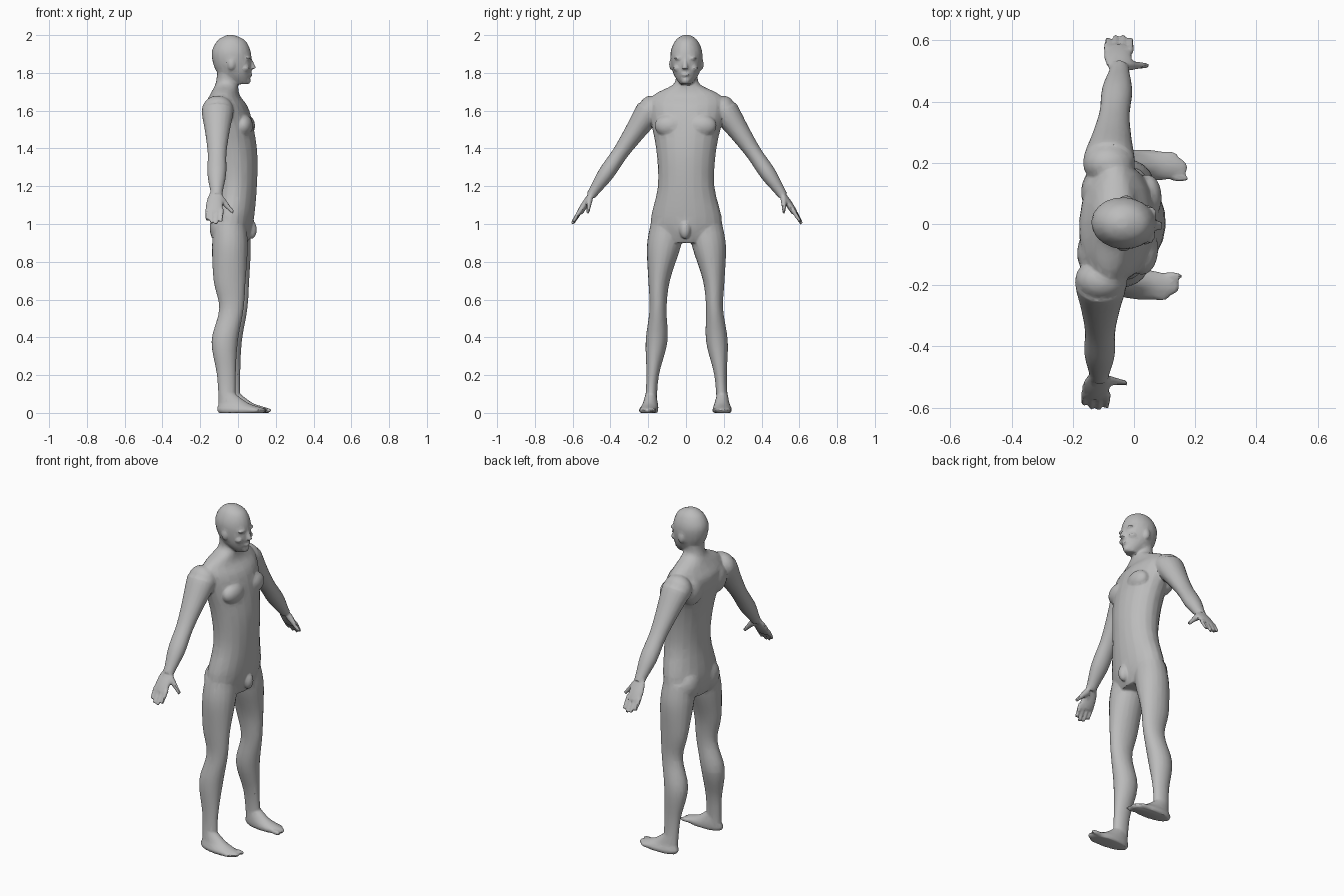
import bpy, bmesh, math
from mathutils import Matrix, Vector

cube = bpy.data.objects.get("Cube")
if cube:
    bpy.data.objects.remove(cube, do_unlink=True)

SIDES, STEPS = 20, 4
bm = bmesh.new()


def flow(keys):
    """Smooth curve through sparse keys of any dimension."""
    keys = [Vector(key) for key in keys]
    last = len(keys) - 1
    slopes = [(keys[min(i + 1, last)] - keys[max(i - 1, 0)]) / 2 for i in range(last + 1)]
    result = []
    for i in range(last):
        for step in range(STEPS):
            t = step / STEPS
            ease = t * t * (3 - 2 * t)
            result.append(keys[i].lerp(keys[i + 1], ease)
                          + slopes[i] * (t * (1 - t) ** 2)
                          - slopes[i + 1] * (t * t * (1 - t)))
    return result + [keys[last]]


def ring(centre, u, v):
    """Ellipse of vertices with half axes u and v."""
    angles = [math.tau * k / SIDES for k in range(SIDES)]
    return [bm.verts.new(centre + u * math.cos(a) + v * math.sin(a)) for a in angles]


def bridge(rings):
    """Closed tube through a row of rings."""
    for low, high in zip(rings, rings[1:]):
        for k in range(SIDES):
            n = (k + 1) % SIDES
            bm.faces.new((low[k], low[n], high[n], high[k]))
    bm.faces.new(rings[0])
    bm.faces.new(rings[-1])


def stack(levels, side=0):
    """Upright form from (height, front, back, half width, sideways offset)."""
    rings = []
    for z, front, back, half, offset in flow(levels):
        centre = Vector(((front + back) / 2, offset * side, z))
        rings.append(ring(centre, Vector(((front - back) / 2, 0, 0)), Vector((0, half, 0))))
    bridge(rings)


def limb(start, end, radii, flat, side=1):
    """Straight tapering form with evenly spaced radii, thinned by flat."""
    start, end = (Vector((x, y * side, z)) for x, y, z in (start, end))
    along = (end - start).normalized()
    wide = (Vector((1, 0, 0)) - along * along.x).normalized()
    thin = along.cross(wide) * flat
    sizes = flow([(r, r) for r in radii])
    rings = []
    for i, size in enumerate(sizes):
        centre = start.lerp(end, i / (len(sizes) - 1))
        rings.append(ring(centre, wide * size.x, thin * size.x))
    bridge(rings)


def blob(centre, radii, side=1):
    x, y, z = centre
    place = Matrix.Translation((x, y * side, z)) @ Matrix.Diagonal((*radii, 1))
    bmesh.ops.create_uvsphere(bm, u_segments=SIDES, v_segments=SIDES // 2, radius=1, matrix=place)


def face_centre():
    # Nose
    limb((.06, 0, 1.88), (.08, 0, 1.82), (.01, .014, .018), .9)
    # Lips and chin
    blob((.06, 0, 1.79), (.018, .024, .01))
    blob((.05, 0, 1.76), (.018, .024, .02))


def face_side(side):
    # Brow, cheek and ear
    blob((.056, .033, 1.877), (.016, .028, .009), side)
    blob((.04, .045, 1.825), (.024, .02, .018), side)
    blob((-.03, .08, 1.845), (.02, .012, .03), side)


def muscles(side):
    # Chest, shoulder blade, shoulder and buttock
    blob((.035, .085, 1.52), (.05, .08, .06), side)
    blob((-.12, .1, 1.57), (.06, .08, .09), side)
    blob((-.095, .19, 1.6), (.085, .07, .08), side)
    blob((-.085, .08, .98), (.06, .08, .09), side)


def arm(side):
    limb((-.095, .2, 1.6), (-.08, .51, 1.15), (.085, .065, .05, .05, .03), .85, side)
    # Palm
    limb((-.085, .5, 1.17), (-.09, .57, 1.06), (.03, .042, .046, .042), .4, side)
    # Fingers, the second being the longest
    for i, reach in enumerate((.85, 1, .95, .75)):
        root = Vector((-.05 - .025 * i, .56, 1.08))
        tip = root + Vector((0, .05, -.08)) * reach
        limb(root, tip, (.012, .011, .009), 1, side)
    # Thumb
    limb((-.06, .515, 1.135), (.01, .52, 1.06), (.02, .014, .01), .9, side)


def leg(side):
    stack([(1, .05, -.12, .09, .1),
           (.88, .06, -.13, .09, .12),
           (.7, .05, -.12, .057, .145),
           (.55, .04, -.09, .045, .15),
           (.38, .01, -.13, .058, .16),
           (.2, 0, -.1, .033, .18),
           (.04, 0, -.09, .03, .19)], side)
    # Foot
    stack([(0, .15, -.09, .045, .195),
           (.02, .16, -.1, .05, .195),
           (.05, .07, -.09, .04, .19),
           (.1, 0, -.09, .028, .19)], side)
    # Toes, receding toward the outside
    for i in range(5):
        blob((.135 - .01 * i, .16 + .018 * i, .014), (.035, .012, .013), side)


# Torso and neck
stack([(.9, .05, -.12, .12, 0),
       (1, .08, -.14, .19, 0),
       (1.2, .1, -.12, .15, 0),
       (1.4, .1, -.14, .16, 0),
       (1.6, .06, -.18, .2, 0),
       (1.68, .01, -.15, .18, 0),
       (1.74, 0, -.12, .07, 0),
       (1.8, 0, -.11, .06, 0)])
# Head
stack([(1.74, .05, -.02, .03, 0),
       (1.8, .07, -.11, .07, 0),
       (1.9, .07, -.14, .085, 0),
       (1.97, .04, -.11, .06, 0),
       (2, -.02, -.06, .02, 0)])
face_centre()
# Groin
blob((.07, 0, .97), (.03, .03, .05))
for side in (1, -1):
    face_side(side)
    muscles(side)
    arm(side)
    leg(side)

# Turn the figure slightly to its right
bmesh.ops.rotate(bm, verts=bm.verts, matrix=Matrix.Rotation(math.radians(-3.8), 3, "Z"))
bmesh.ops.recalc_face_normals(bm, faces=bm.faces)
mesh = bpy.data.meshes.new("body")
bm.to_mesh(mesh)
bm.free()
body = bpy.data.objects.new("body", mesh)
bpy.context.collection.objects.link(body)
bpy.ops.object.select_all(action="DESELECT")
body.select_set(True)
bpy.context.view_layer.objects.active = body

# Fuse the parts into one skin, soften the joints, reduce to facets
fuse = body.modifiers.new("fuse", "REMESH")
fuse.mode = "VOXEL"
fuse.voxel_size = .006
soften = body.modifiers.new("soften", "SMOOTH")
soften.iterations = 5
reduce = body.modifiers.new("reduce", "DECIMATE")
reduce.ratio = .1
for name in ("fuse", "soften", "reduce"):
    bpy.ops.object.modifier_apply(modifier=name)

# Plain grey skin
grey = (.5, .5, .5, 1)
skin = bpy.data.materials.new("plain grey")
skin.use_nodes = True
skin.diffuse_color = grey
skin.node_tree.nodes["Principled BSDF"].inputs["Base Color"].default_value = grey
body.data.materials.append(skin)
bpy.ops.object.shade_smooth_by_angle(angle=math.radians(30))
